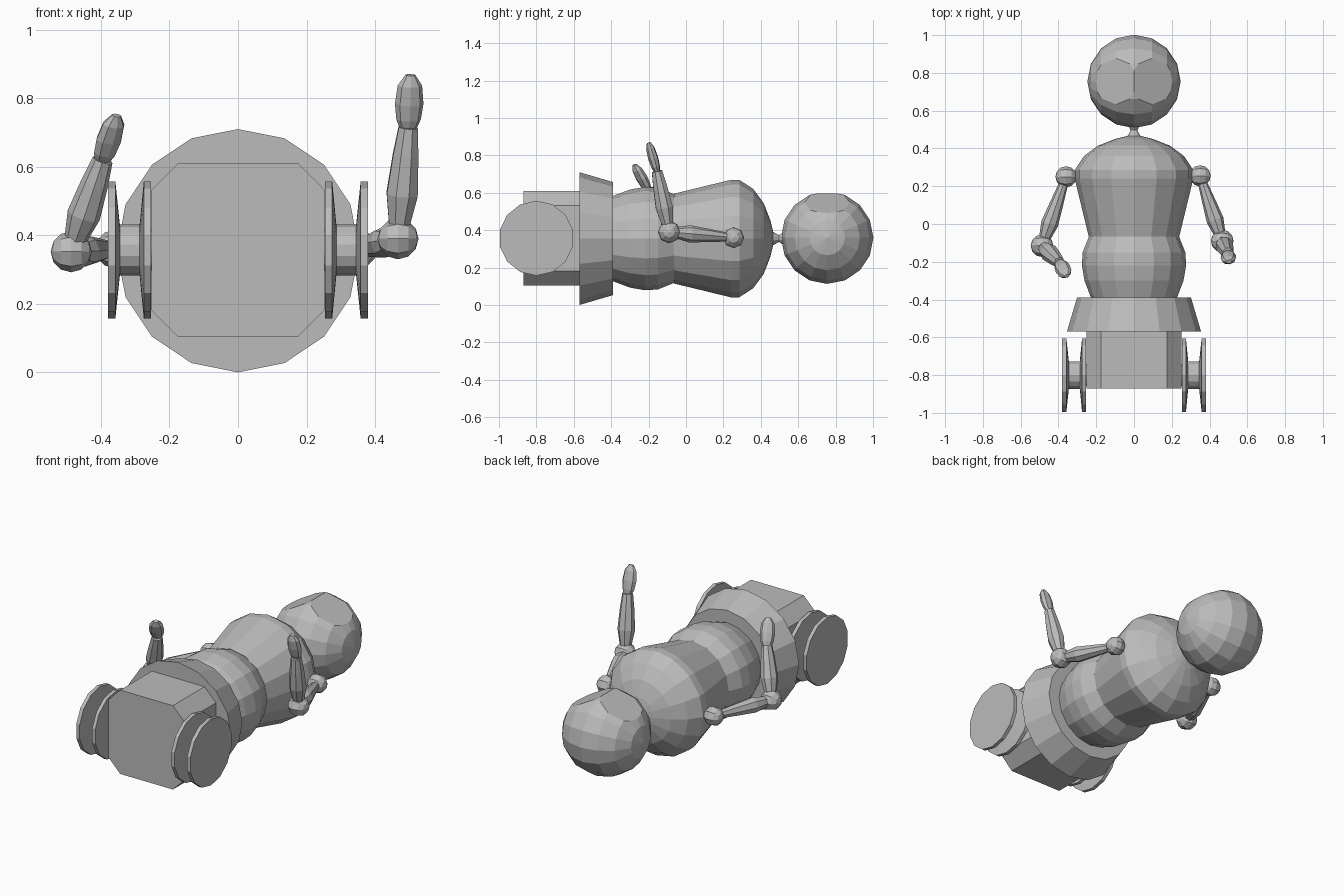
import bpy
import bmesh
from math import sin, cos, pi, radians
from mathutils import Vector, Matrix

cube = bpy.data.objects.get("Cube")
if cube:
    bpy.data.objects.remove(cube, do_unlink=True)

AXIS_Z = 0.355

grey = bpy.data.materials.new("plain grey")
grey.use_nodes = True
colour = (0.5, 0.5, 0.5, 1)
grey.diffuse_color = colour
grey.node_tree.nodes["Principled BSDF"].inputs["Base Color"].default_value = colour


def finish(bm, name):
    """Turn a bmesh into a flat shaded object."""
    bmesh.ops.recalc_face_normals(bm, faces=bm.faces)
    mesh = bpy.data.meshes.new(name)
    bm.to_mesh(mesh)
    bm.free()
    mesh.materials.append(grey)
    obj = bpy.data.objects.new(name, mesh)
    bpy.context.collection.objects.link(obj)
    return obj


def lathe(name, start, direction, profile, sides=16, squash=1.0):
    """Rings of (distance, radius) along a direction, capped at both ends."""
    rot = Vector(direction).to_track_quat('Z', 'Y').to_matrix()
    start = Vector(start)
    bm = bmesh.new()
    rings = []
    for dist, rad in profile:
        ring = []
        for i in range(sides):
            a = 2 * pi * i / sides
            ring.append(bm.verts.new(start + rot @ Vector(
                (rad * sin(a), rad * cos(a) * squash, dist))))
        rings.append(ring)
    for a, b in zip(rings, rings[1:]):
        for i in range(sides):
            j = (i + 1) % sides
            bm.faces.new((a[i], a[j], b[j], b[i]))
    bm.faces.new(rings[0])
    bm.faces.new(rings[-1])
    return finish(bm, name)


def limb(name, start, end, profile, sides=8, squash=1.0):
    """Lathe whose distances are fractions of the way from start to end."""
    span = Vector(end) - Vector(start)
    scaled = [(t * span.length, r) for t, r in profile]
    return lathe(name, start, span, scaled, sides, squash)


def ball(name, centre, radius, segments=8, rings=6):
    bm = bmesh.new()
    bmesh.ops.create_uvsphere(bm, u_segments=segments, v_segments=rings, radius=radius)
    bmesh.ops.rotate(bm, verts=bm.verts, matrix=Matrix.Rotation(pi / 2, 3, 'Y'))
    bmesh.ops.translate(bm, verts=bm.verts, vec=centre)
    return finish(bm, name)


# Body, turned around the long axis
body = (0, 0, AXIS_Z)
forward = (0, 1, 0)
lathe("skirt", body, forward, [(-0.57, 0.355), (-0.39, 0.302)])
lathe("waist", body, forward,
      [(-0.42, 0.21), (-0.39, 0.228), (-0.3, 0.262), (-0.22, 0.276),
       (-0.15, 0.272), (-0.06, 0.236)])
lathe("chest", body, forward,
      [(-0.065, 0.24), (0.24, 0.314), (0.285, 0.314), (0.36, 0.265),
       (0.415, 0.19), (0.45, 0.1), (0.465, 0.04)])
lathe("neck", body, forward,
      [(0.45, 0.045), (0.497, 0.018), (0.53, 0.04)], sides=10)

# Base block with chamfered long edges
bm = bmesh.new()
bmesh.ops.create_cube(bm, size=1)
bmesh.ops.scale(bm, verts=bm.verts, vec=(0.505, 0.31, 0.505))
bmesh.ops.translate(bm, verts=bm.verts, vec=(0, -0.715, AXIS_Z + 0.002))
long_edges = [e for e in bm.edges if abs(e.verts[0].co.y - e.verts[1].co.y) > 0.1]
bmesh.ops.bevel(bm, geom=long_edges, offset=0.077, segments=1, affect='EDGES')
finish(bm, "base_block")

# Wheels: two dished discs joined by a hub
for side, label in ((1, "left"), (-1, "right")):
    lathe(label + "_wheel", (0, -0.8, AXIS_Z + 0.002), (side, 0, 0),
          [(0.254, 0.2), (0.275, 0.2), (0.287, 0.075), (0.345, 0.075),
           (0.358, 0.2), (0.38, 0.2)], sides=14)
    lathe(label + "_axle", (0, -0.8, AXIS_Z + 0.002), (side, 0, 0),
          [(0.22, 0.06), (0.3, 0.06)], sides=14)

# Head: a ball with two flat eyes sliced off
head_centre = Vector((0, 0.755, 0.36))
bm = bmesh.new()
bmesh.ops.create_uvsphere(bm, u_segments=16, v_segments=8, radius=0.247)
bmesh.ops.rotate(bm, verts=bm.verts, matrix=Matrix.Rotation(pi / 2, 3, 'Y'))
tilt = radians(27)
for side in (1, -1):
    normal = Vector((side * sin(tilt), 0, cos(tilt)))
    cut = bmesh.ops.bisect_plane(
        bm, geom=bm.verts[:] + bm.edges[:] + bm.faces[:],
        plane_co=normal * 0.21, plane_no=normal, clear_outer=True)
    rim = [e for e in cut["geom_cut"] if isinstance(e, bmesh.types.BMEdge)]
    bmesh.ops.holes_fill(bm, edges=rim, sides=0)
bmesh.ops.translate(bm, verts=bm.verts, vec=head_centre)
finish(bm, "head")

# Arms: shoulder, elbow, wrist and fingertip positions
arms = {
    "left": ((0.35, 0.255, 0.36), (0.467, -0.09, 0.39),
             (0.497, -0.155, 0.715), (0.503, -0.2, 0.868)),
    "right": ((-0.36, 0.25, 0.36), (-0.487, -0.115, 0.352),
              (-0.395, -0.205, 0.62), (-0.355, -0.275, 0.75)),
}
for label, (shoulder, elbow, wrist, tip) in arms.items():
    ball(label + "_shoulder", shoulder, 0.056)
    ball(label + "_elbow", elbow, 0.06)
    limb(label + "_upper_arm", shoulder, elbow,
         [(0, 0.02), (0.15, 0.026), (0.4, 0.036), (0.68, 0.046), (0.9, 0.03), (1, 0.02)])
    limb(label + "_forearm", elbow, wrist,
         [(0, 0.025), (0.15, 0.034), (0.4, 0.049), (0.75, 0.04), (1, 0.03)])
    limb(label + "_hand", wrist, tip,
         [(-0.06, 0.022), (0.15, 0.036), (0.45, 0.042), (0.8, 0.036), (1, 0.015)],
         squash=0.65)
